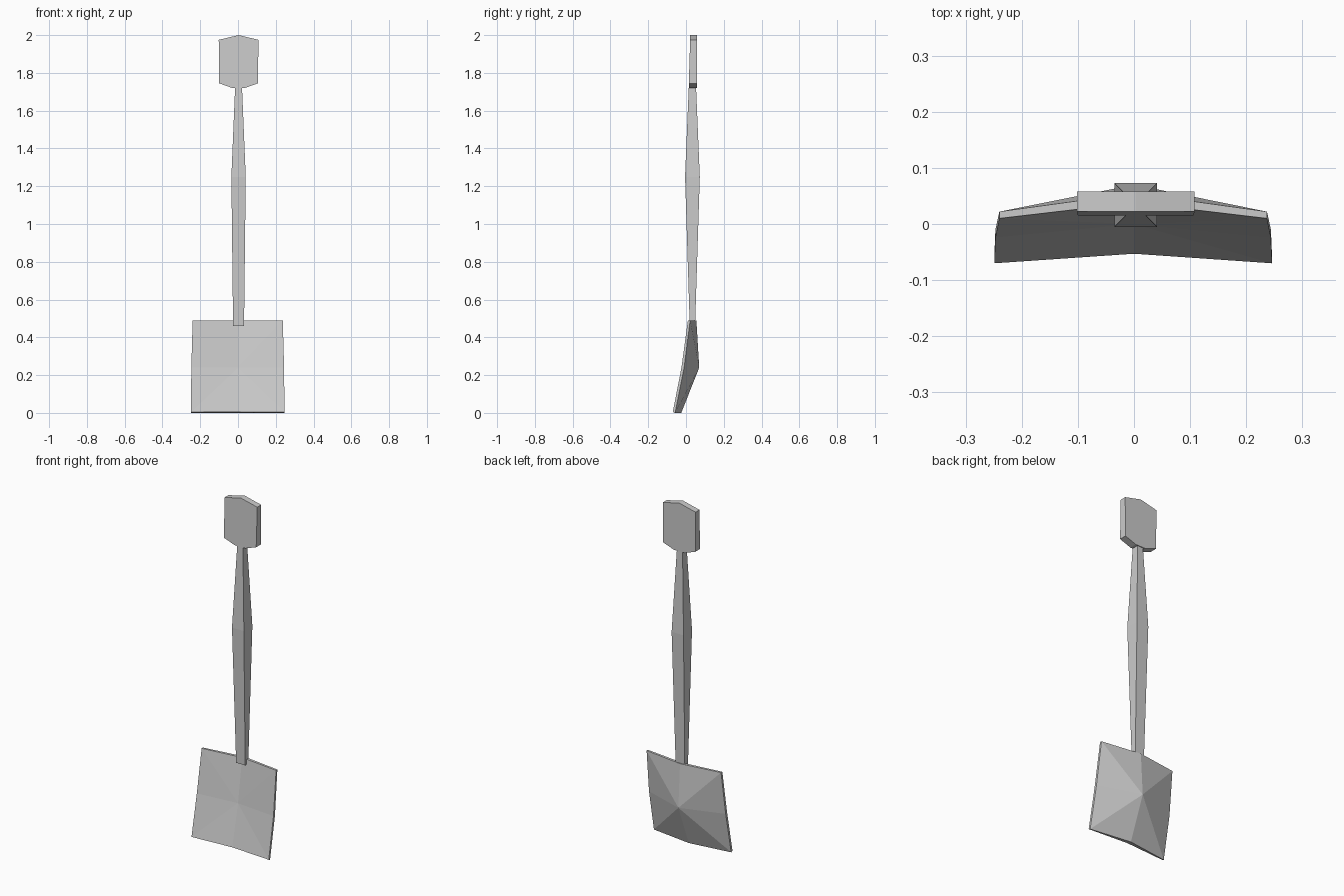
import bpy, bmesh

cube = bpy.data.objects.get("Cube")
if cube:
    bpy.data.objects.remove(cube, do_unlink=True)

grey = bpy.data.materials.new("light_grey")
grey.use_nodes = True
colour = (0.6, 0.6, 0.6, 1)
grey.diffuse_color = colour
grey.node_tree.nodes["Principled BSDF"].inputs["Base Color"].default_value = colour

CX = 0.003  # shaft centre line


def finish(name, bm):
    bmesh.ops.recalc_face_normals(bm, faces=bm.faces)
    mesh = bpy.data.meshes.new(name)
    bm.to_mesh(mesh)
    bm.free()
    mesh.materials.append(grey)
    obj = bpy.data.objects.new(name, mesh)
    bpy.context.collection.objects.link(obj)
    return obj


def bridge(bm, a, b):
    for i in range(len(a)):
        j = (i + 1) % len(a)
        bm.faces.new((a[i], a[j], b[j], b[i]))


# Blade: dished front and peaked back, each a fan of triangles round the middle
def blade_sheet(bm, rows):
    grid = []
    for z, half, side_y, mid_y in rows:
        grid.append([bm.verts.new((x, y, z)) for x, y in
                     ((-half, side_y), (0, mid_y), (half - 0.003, side_y))])
    low, mid, top = grid
    rim = [low[0], low[1], low[2], mid[2], top[2], top[1], top[0], mid[0]]
    for i in range(8):
        bm.faces.new((mid[1], rim[i], rim[(i + 1) % 8]))
    return rim


bm = bmesh.new()
front = blade_sheet(bm, [(0.005, 0.249, -0.07, -0.053),
                         (0.24, 0.247, -0.024, 0.0),
                         (0.49, 0.24, 0.01, 0.038)])
back = blade_sheet(bm, [(0, 0.249, -0.058, -0.025),
                        (0.24, 0.247, -0.01, 0.07),
                        (0.49, 0.24, 0.022, 0.055)])
bridge(bm, front, back)
finish("blade", bm)

# Shaft: square section, thickest above the middle
bm = bmesh.new()
rings = []
for z, hx, hy in ((0.46, 0.029, 0.014), (1.25, 0.038, 0.039), (1.73, 0.018, 0.019)):
    rings.append([bm.verts.new((CX + sx * hx, 0.034 + sy * hy, z))
                  for sx, sy in ((-1, -1), (1, -1), (1, 1), (-1, 1))])
bridge(bm, rings[0], rings[1])
bridge(bm, rings[1], rings[2])
bm.faces.new(rings[0])
bm.faces.new(rings[2])
finish("shaft", bm)

# Grip: flat block with a peaked top and bevelled lower corners
outline = [(-0.033, 1.72), (0.033, 1.72), (0.103, 1.745),
           (0.105, 1.975), (0, 2.0), (-0.105, 1.975), (-0.103, 1.745)]
bm = bmesh.new()
front = [bm.verts.new((CX + x, 0.022 if z > 1.9 else 0.015, z)) for x, z in outline]
back = [bm.verts.new((CX + x, 0.058, z)) for x, z in outline]
bm.faces.new(front)
bm.faces.new(back)
bridge(bm, front, back)
finish("grip", bm)
